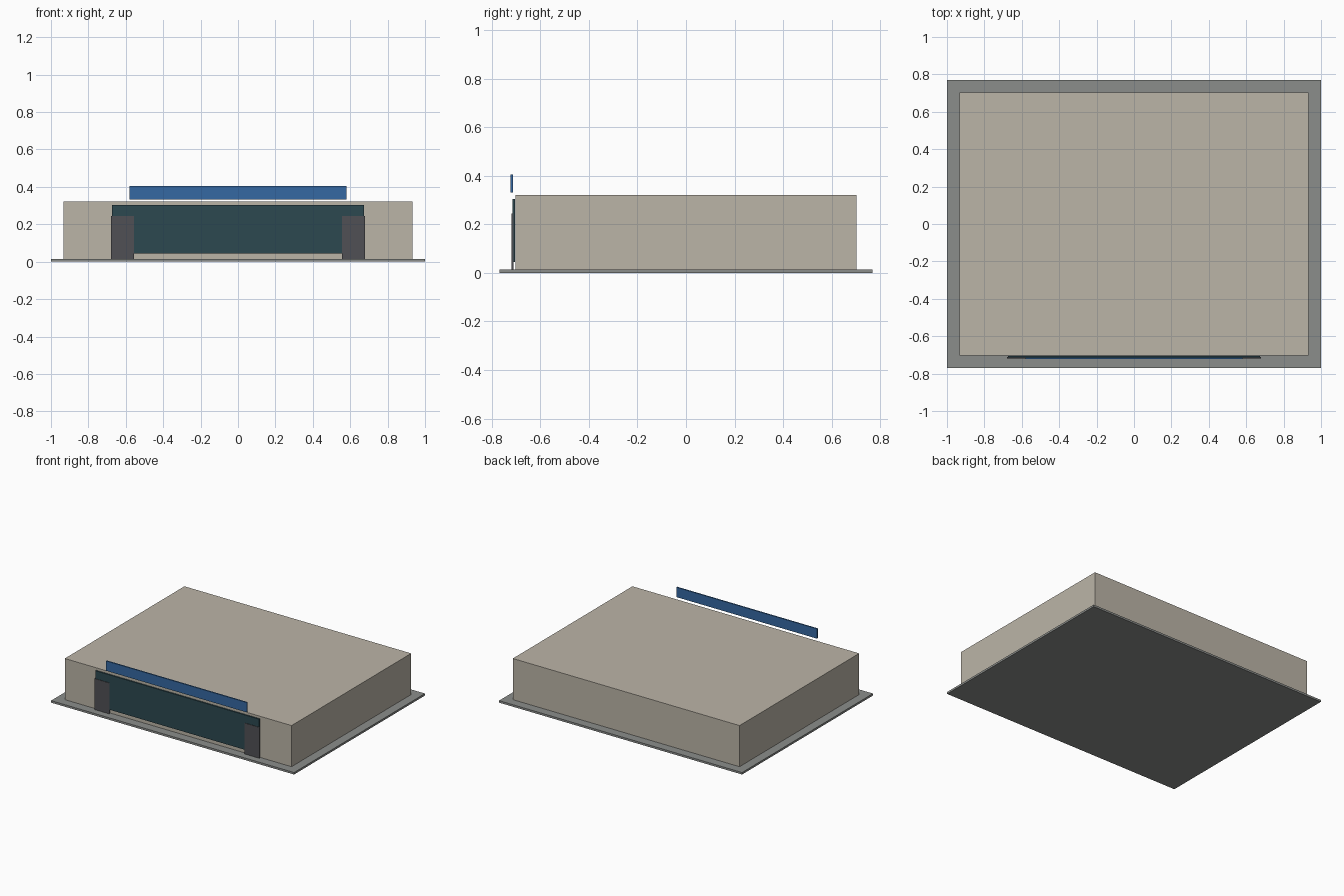
import bpy

if "Cube" in bpy.data.objects:
    bpy.data.objects.remove(bpy.data.objects["Cube"])


def material(name, rgb):
    m = bpy.data.materials.new(name)
    m.diffuse_color = (*rgb, 1)
    m.use_nodes = True
    m.node_tree.nodes["Principled BSDF"].inputs["Base Color"].default_value = m.diffuse_color
    return m


def box(name, x, y, z, mat):
    """Box from (min, max) ranges on each axis."""
    bpy.ops.mesh.primitive_cube_add(size=1)
    ob = bpy.context.object
    ob.name = name
    ob.location = [(r[0] + r[1]) / 2 for r in (x, y, z)]
    ob.scale = [r[1] - r[0] for r in (x, y, z)]
    bpy.ops.object.transform_apply(location=True, rotation=False, scale=True)
    ob.data.materials.append(mat)
    return ob


paving = material("paving", (0.26, 0.27, 0.26))
wall = material("wall", (0.50, 0.46, 0.39))
glass = material("glass", (0.025, 0.065, 0.08))
pillar = material("pillar", (0.08, 0.08, 0.09))
blue = material("blue", (0.035, 0.14, 0.36))

# Ground slab and main building block
box("ground_slab", (-1, 1), (-0.769, 0.769), (0, 0.015), paving)
box("building_body", (-0.933, 0.933), (-0.703, 0.703), (0.015, 0.321), wall)

# Shop window on the front wall
box("front_window", (-0.674, 0.674), (-0.715, -0.705), (0.045, 0.304), glass)

# Entrance pillars either side of the window
for side, label in ((-1, "left"), (1, "right")):
    xs = sorted((side * 0.556, side * 0.679))
    box(label + "_pillar", xs, (-0.718, -0.710), (0.015, 0.245), pillar)

# Blank fascia panel above the window
box("fascia_panel", (-0.579, 0.579), (-0.723, -0.713), (0.332, 0.405), blue)
